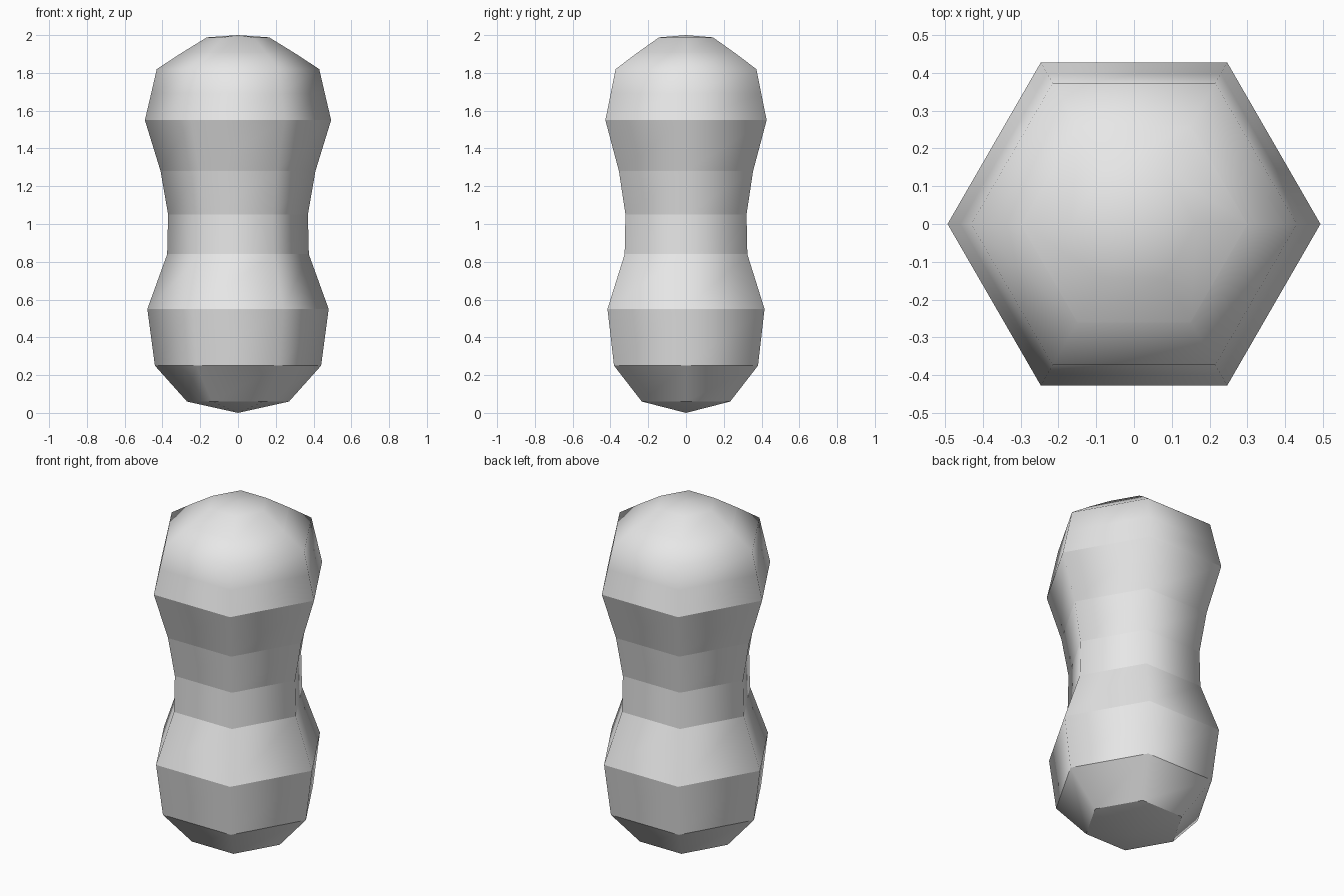
import bpy, bmesh
from math import cos, sin, tau

cube = bpy.data.objects.get("Cube")
if cube:
    bpy.data.objects.remove(cube, do_unlink=True)

SIDES = 6
# Profile rings from bottom to top: radius, height, crisp crease
PROFILE = [
    (0.27, 0.06, True), (0.44, 0.25, True), (0.48, 0.55, True),
    (0.375, 0.84, True), (0.37, 1.05, True), (0.41, 1.28, True),
    (0.493, 1.55, True), (0.46, 1.69, True), (0.43, 1.82, False),
    (0.30, 1.905, True), (0.165, 1.988, False),
]

# Plain grey material
grey = bpy.data.materials.new("light grey")
grey.use_nodes = True
colour = (0.8, 0.8, 0.8, 1)
grey.diffuse_color = colour
grey.node_tree.nodes["Principled BSDF"].inputs["Base Color"].default_value = colour

# Six-sided turned body
bm = bmesh.new()
rings = [[bm.verts.new((r * cos(tau * i / SIDES), r * sin(tau * i / SIDES), z))
          for i in range(SIDES)] for r, z, _ in PROFILE]
bottom = bm.verts.new((0, 0, 0))
top = bm.verts.new((0, 0, 2))
for i in range(SIDES):
    j = (i + 1) % SIDES
    for low, high in zip(rings, rings[1:]):
        bm.faces.new((low[i], low[j], high[j], high[i]))
    bm.faces.new((bottom, rings[0][j], rings[0][i]))
    bm.faces.new((top, rings[-1][i], rings[-1][j]))

# Smooth around the body, crisp between the bands
for face in bm.faces:
    face.smooth = True
for ring, (_, _, crisp) in zip(rings, PROFILE):
    for i in range(SIDES):
        bm.edges.get((ring[i], ring[(i + 1) % SIDES])).smooth = not crisp

mesh = bpy.data.meshes.new("body")
bm.to_mesh(mesh)
bm.free()
mesh.materials.append(grey)
body = bpy.data.objects.new("body", mesh)
bpy.context.collection.objects.link(body)
